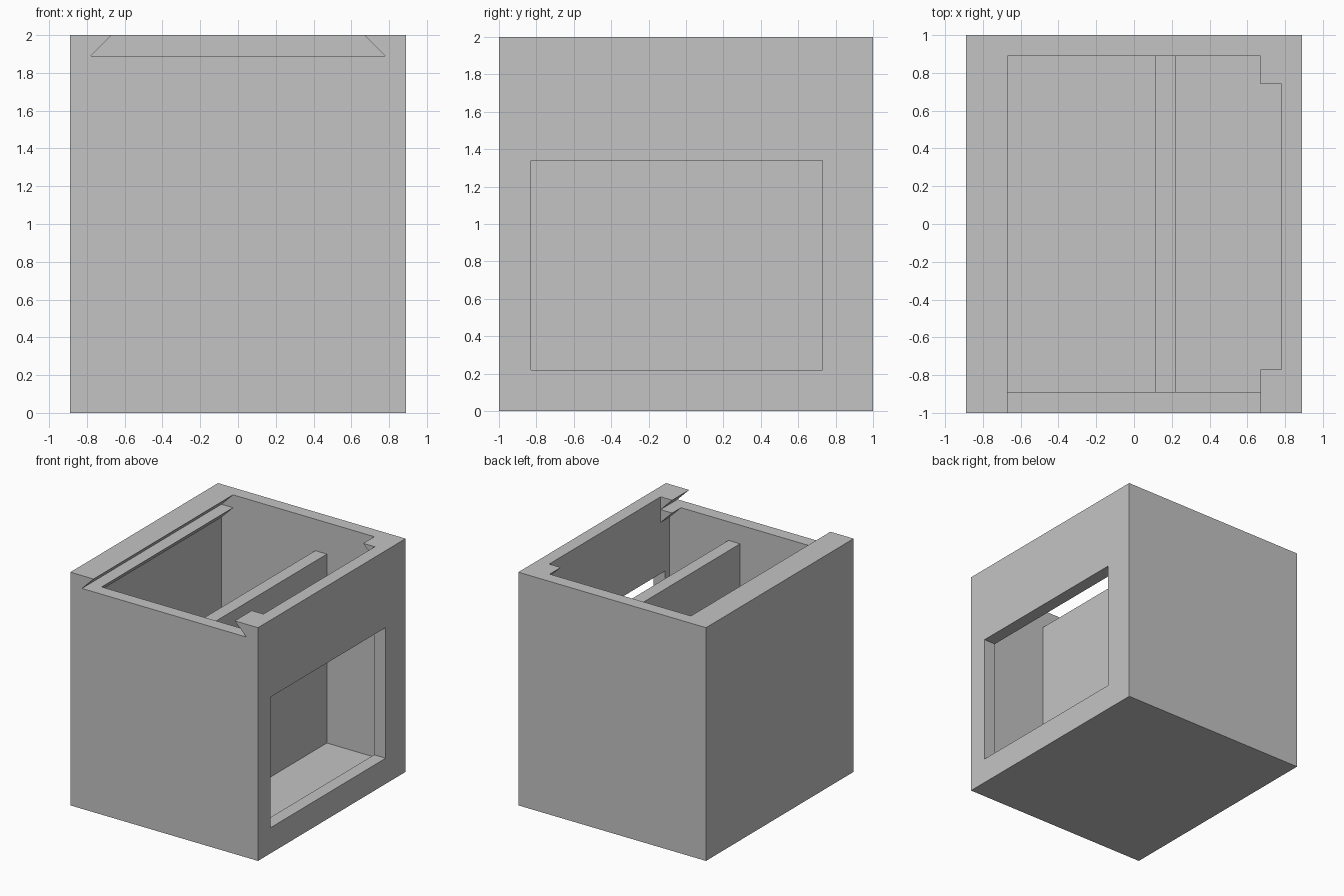
import bpy

cube = bpy.data.objects.get("Cube")
if cube:
    bpy.data.objects.remove(cube, do_unlink=True)

# Overall half sizes, height and wall thickness
HX, HY, H, T = 0.89, 1.0, 2.0, 0.11
INX, INY = HX - T, HY - T      # inner faces of the walls
LIP = INX - T                  # inner edge of the rails

grey = bpy.data.materials.new("plain_grey")
grey.use_nodes = True
grey.diffuse_color = (0.55, 0.55, 0.55, 1)
grey.node_tree.nodes["Principled BSDF"].inputs["Base Color"].default_value = (0.55, 0.55, 0.55, 1)


def prism(name, profile, y0, y1):
    """Extrude an x-z profile (counter-clockwise from the front) from y0 to y1."""
    n = len(profile)
    verts = [(x, y, z) for y in (y0, y1) for x, z in profile]
    faces = [list(range(n)), list(range(2 * n - 1, n - 1, -1))]
    for i in range(n):
        j = (i + 1) % n
        faces.append([j, i, i + n, j + n])
    mesh = bpy.data.meshes.new(name)
    mesh.from_pydata(verts, [], faces)
    mesh.materials.append(grey)
    obj = bpy.data.objects.new(name, mesh)
    bpy.context.collection.objects.link(obj)
    return obj


def box(name, x0, x1, y0, y1, z0, z1):
    return prism(name, [(x0, z0), (x1, z0), (x1, z1), (x0, z1)], y0, y1)


def mirrored(right_side):
    """Complete a half profile, listed from bottom to top, across x = 0."""
    return right_side + [(-x, z) for x, z in reversed(right_side)]


def cut(target, cutter):
    mod = target.modifiers.new("cut", "BOOLEAN")
    mod.operation, mod.solver, mod.object = "DIFFERENCE", "EXACT", cutter
    bpy.context.view_layer.objects.active = target
    bpy.ops.object.modifier_apply(modifier=mod.name)
    bpy.data.objects.remove(cutter, do_unlink=True)


# Outer shell
shell = box("box_shell", -HX, HX, -HY, HY, 0, H)

# Dovetail slot for a sliding lid, open at the front
over = 0.05
slot = mirrored([(INX, H - T), (LIP - over, H + over)])
cut(shell, prism("lid_slot_cutter", slot, -HY - over, INY))

# Inner cavity, narrowing under the rails
cavity = mirrored([(INX, T), (INX, H - 2 * T), (LIP, H - T), (LIP, H - T / 2)])
cut(shell, prism("cavity_cutter", cavity, -INY, INY))

# Gap in the rail above the window
cut(shell, box("rail_gap_cutter", 0.5, INX, -0.77, 0.74, 1.7, H + over))

# Window through the side wall
cut(shell, box("window_cutter", 0.6, HX + over, -0.83, 0.73, 0.22, 1.34))

# Divider standing inside
box("divider", 0.11, 0.22, -INY, INY, T, 1.73)
